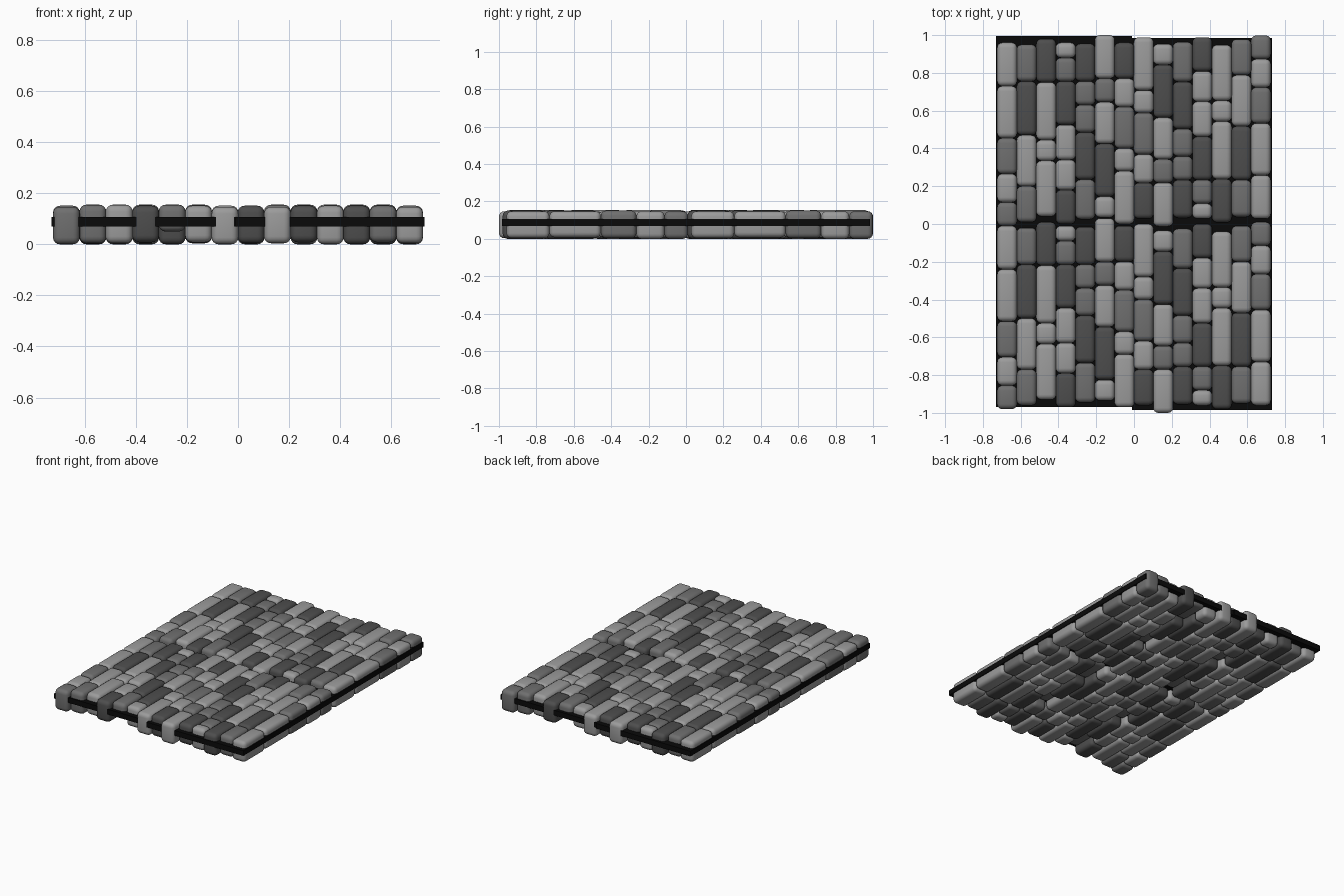
import bpy, bmesh, math, random
from mathutils import Matrix, Vector

cube = bpy.data.objects.get("Cube")
if cube:
    bpy.data.objects.remove(cube, do_unlink=True)
random.seed(4)


def material(name, value):
    mat = bpy.data.materials.new(name)
    mat.use_nodes = True
    color = (value, value, value, 1)
    mat.diffuse_color = color
    bsdf = mat.node_tree.nodes["Principled BSDF"]
    bsdf.inputs["Base Color"].default_value = color
    bsdf.inputs["Roughness"].default_value = 0.9
    return mat


stone_mats = [material("light_stone", 0.33), material("mid_stone", 0.16),
              material("dark_stone", 0.075)]
mortar = material("black_mortar", 0.003)


def add_box(bm, low, high, mat_index=0):
    low, high = Vector(low), Vector(high)
    matrix = Matrix.Translation((low + high) / 2) @ Matrix.Diagonal((*(high - low), 1))
    verts = bmesh.ops.create_cube(bm, size=1, matrix=matrix)["verts"]
    for face in {f for v in verts for f in v.link_faces}:
        face.material_index = mat_index


def finish_mesh(bm, name, mats):
    mesh = bpy.data.meshes.new(name)
    bm.to_mesh(mesh)
    bm.free()
    for mat in mats:
        mesh.materials.append(mat)
    return mesh


# Each column: stone tones from back to front (Light, Mid, Dark) and joint positions
columns = [
    ("LLMLM", (0.96, 0.73, 0.455, 0.265, 0.115, -0.01)),
    ("MDLM", (0.95, 0.755, 0.47, 0.20, 0.01)),
    ("DLLL", (0.98, 0.75, 0.445, 0.335, 0.04)),
    ("LMDLLD", (0.96, 0.88, 0.755, 0.525, 0.34, 0.18, 0.0)),
    ("DMMDM", (0.955, 0.755, 0.63, 0.485, 0.235, 0.025)),
    ("LMLDL", (1.0, 0.77, 0.645, 0.425, 0.145, 0.035)),
    ("DLMLL", (0.96, 0.77, 0.62, 0.40, 0.28, 0.0)),
]
pitch = 0.1035
half_width = 0.0525

# One paving tile of rounded stones
bm = bmesh.new()
for i, (tones, joints) in enumerate(columns):
    x = -0.672 + pitch * i
    for j, tone in enumerate(tones):
        top = random.choice((0.147, 0.151, 0.155))
        bottom = random.choice((0.0, 0.004, 0.008))
        if i == 4 and j in (2, 4):    # shallow stones
            bottom = 0.05
        add_box(bm, (x - half_width, joints[j + 1], bottom),
                (x + half_width, joints[j], top), "LMD".index(tone))
tile_mesh = finish_mesh(bm, "paving_tile", stone_mats)

# Four tiles: the right-hand pair is turned half round
placements = [
    ("back_left_stones", 0.0, 0),
    ("front_left_stones", -0.97, 0),
    ("back_right_stones", 0.988, math.pi),
    ("front_right_stones", 0.0, math.pi),
]
for name, y, turn in placements:
    tile = bpy.data.objects.new(name, tile_mesh)
    bpy.context.collection.objects.link(tile)
    tile.location.y = y
    tile.rotation_euler.z = turn
    bevel = tile.modifiers.new("rounded_edges", "BEVEL")
    bevel.width = 0.027
    bevel.segments = 4
for poly in tile_mesh.polygons:
    poly.use_smooth = True

# Mortar slabs through the middle of the stones
for name, x0, x1, y0, y1 in (("left_mortar_slab", -0.73, -0.01, -0.968, 0.995),
                             ("right_mortar_slab", -0.01, 0.73, -0.985, 0.985)):
    bm = bmesh.new()
    add_box(bm, (x0, y0, 0.07), (x1, y1, 0.106))
    slab = bpy.data.objects.new(name, finish_mesh(bm, name, [mortar]))
    bpy.context.collection.objects.link(slab)
